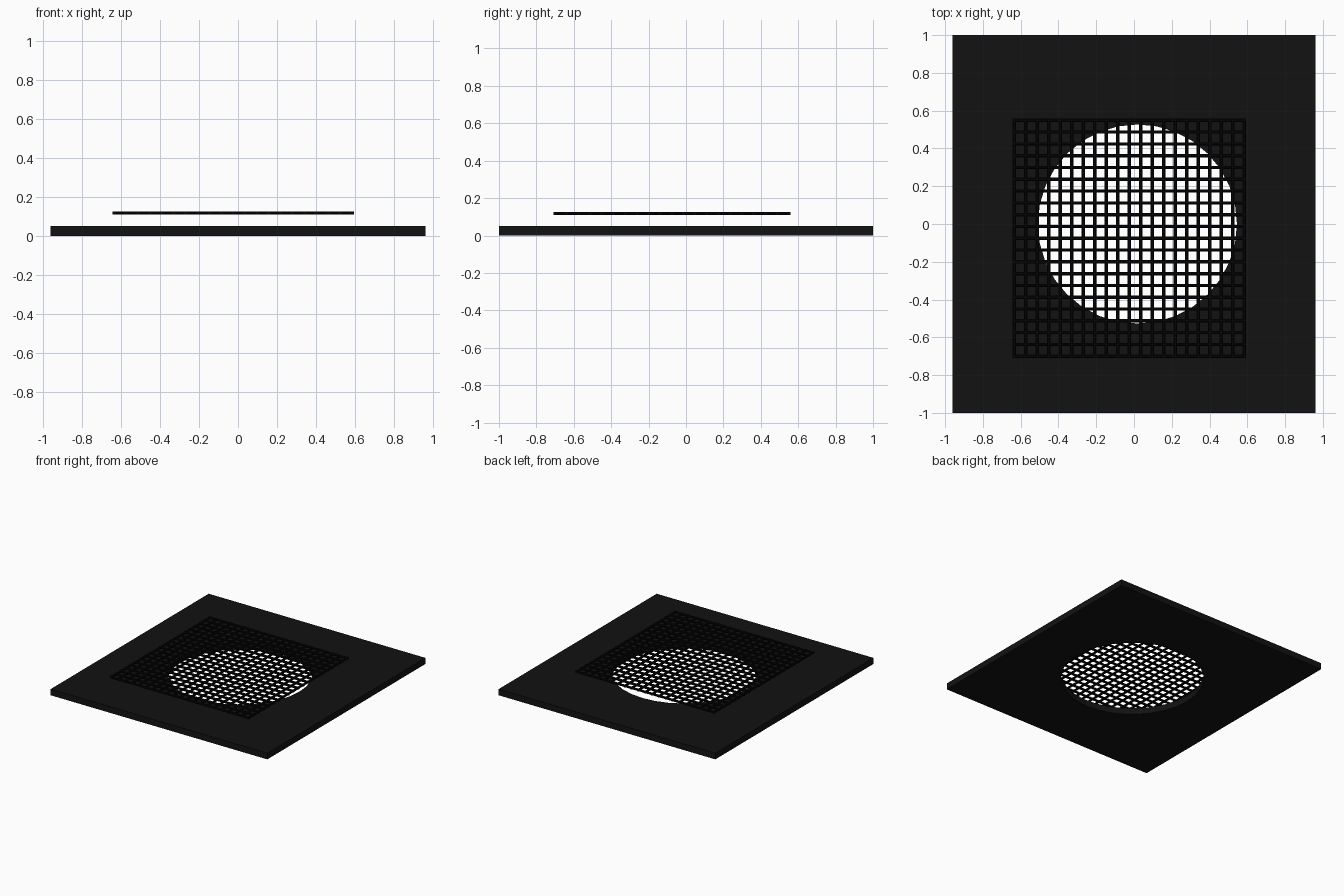
import bpy, bmesh, math
from mathutils import Matrix, Vector

if "Cube" in bpy.data.objects:
    bpy.data.objects.remove(bpy.data.objects["Cube"])


def material(name, color):
    m = bpy.data.materials.new(name)
    m.diffuse_color = color
    m.use_nodes = True
    m.node_tree.nodes["Principled BSDF"].inputs["Base Color"].default_value = m.diffuse_color
    return m


# Base plate
bpy.ops.mesh.primitive_cube_add(size=1, location=(0, 0, 0.025))
plate = bpy.context.object
plate.name = "base_plate"
plate.scale = (1.92, 2.0, 0.05)
bpy.ops.object.transform_apply(location=True, rotation=False, scale=True)
plate.data.materials.append(material("plate_black", (0.006, 0.006, 0.006, 1)))

# Round opening cut through the plate
bpy.ops.mesh.primitive_cylinder_add(vertices=32, radius=0.527, depth=0.3,
                                    location=(0.018, 0, 0.025))
cutter = bpy.context.object
cutter.name = "opening_cutter"
cutter.hide_render = True
cut = plate.modifiers.new("opening", 'BOOLEAN')
cut.operation = 'DIFFERENCE'
cut.solver = 'EXACT'
cut.object = cutter
bpy.context.view_layer.objects.active = plate
bpy.ops.object.modifier_apply(modifier=cut.name)
bpy.data.objects.remove(cutter)

# Wire mesh floating above the plate
X0, X1, Y0, Y1, Z = -0.634, 0.584, -0.70, 0.549, 0.118
CELLS, R = 20, 0.0092
bm = bmesh.new()


def rod(a, b):
    a, b = Vector(a), Vector(b)
    d = b - a
    d.normalize()
    a, b = a - d * R, b + d * R
    rot = d.to_track_quat('Z', 'Y').to_matrix().to_4x4()
    bmesh.ops.create_cone(bm, cap_ends=True, segments=8, radius1=R, radius2=R,
                          depth=(b - a).length,
                          matrix=Matrix.Translation((a + b) / 2) @ rot
                          @ Matrix.Rotation(math.pi / 8, 4, 'Z'))


for i in range(CELLS + 1):
    x = X0 + (X1 - X0) * i / CELLS
    y = Y0 + (Y1 - Y0) * i / CELLS
    rod((x, Y0, Z), (x, Y1, Z))
    rod((X0, y, Z), (X1, y, Z))

mesh = bpy.data.meshes.new("wire_mesh")
bm.to_mesh(mesh)
bm.free()
wire = bpy.data.objects.new("wire_mesh", mesh)
bpy.context.collection.objects.link(wire)
mesh.materials.append(material("wire_black", (0.002, 0.002, 0.002, 1)))
